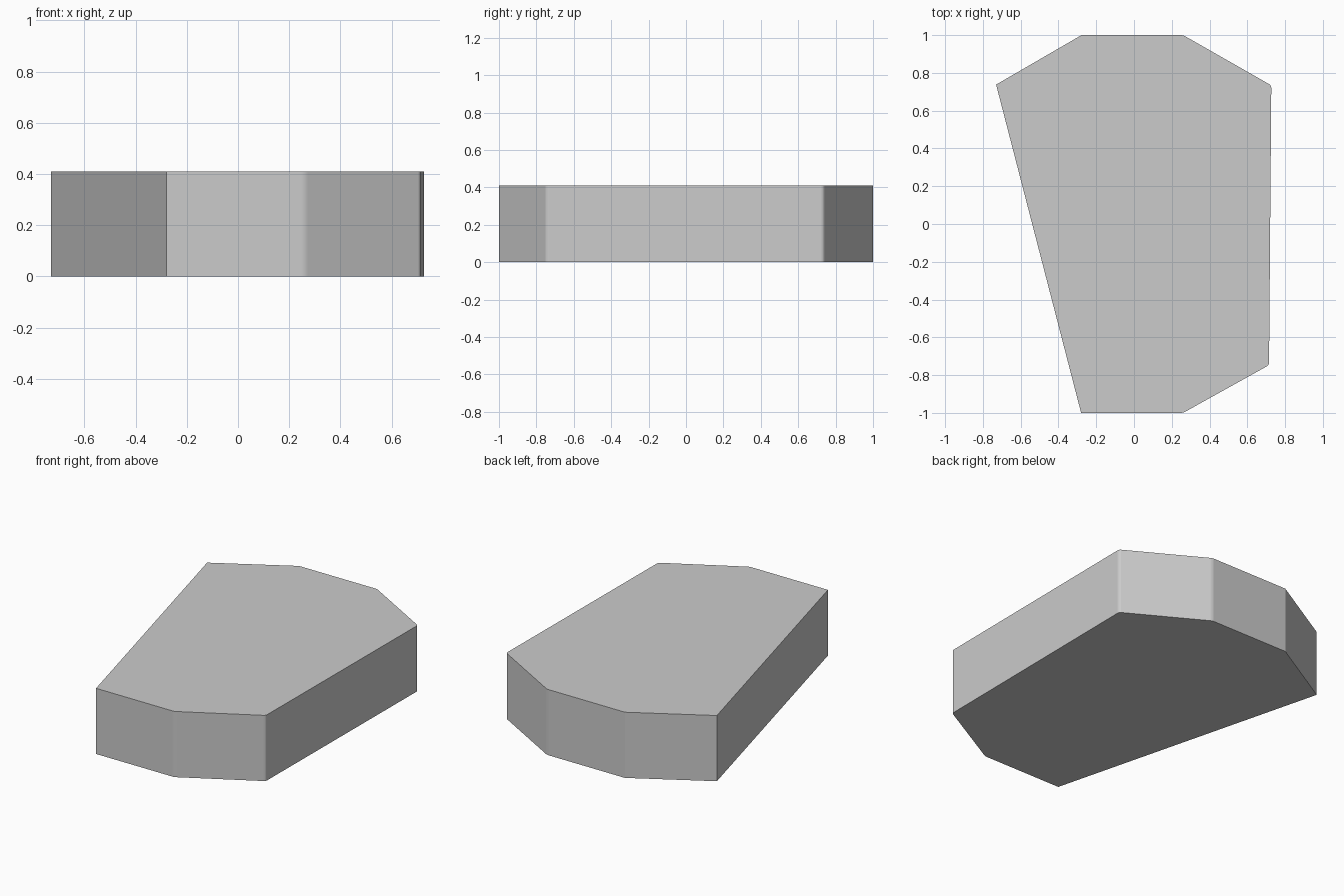
import bpy
import bmesh
from mathutils import Vector

if "Cube" in bpy.data.objects:
    bpy.data.objects.remove(bpy.data.objects["Cube"])

HEIGHT = 0.41

# Outline seen from above, counter-clockwise: x, y, softened corner?
outline = [
    (-0.28, -1.0, False), (0.26, -1.0, True), (0.715, -0.747, True),
    (0.727, 0.734, True), (0.26, 1.0, True), (-0.278, 1.0, False),
    (-0.73, 0.738, False),
]

# Slab: extrude the outline upwards
bm = bmesh.new()
base = bm.faces.new([bm.verts.new((x, y, 0)) for x, y, _ in outline])
top = bmesh.ops.extrude_face_region(bm, geom=[base], use_keep_orig=True)
bmesh.ops.translate(bm, vec=Vector((0, 0, HEIGHT)),
                    verts=[g for g in top["geom"] if isinstance(g, bmesh.types.BMVert)])

# Slightly round the softened upright edges
soft = [(x, y) for x, y, s in outline if s]
edges = []
for e in bm.edges:
    a, b = e.verts[0].co, e.verts[1].co
    if abs(a.z - b.z) > 0.1 and any(abs(a.x - x) + abs(a.y - y) < 1e-4 for x, y in soft):
        edges.append(e)
bmesh.ops.bevel(bm, geom=edges, offset=0.012, segments=3, profile=0.5, affect='EDGES')
bmesh.ops.recalc_face_normals(bm, faces=bm.faces)

mesh = bpy.data.meshes.new("stone_slab")
bm.to_mesh(mesh)
bm.free()
slab = bpy.data.objects.new("stone_slab", mesh)
bpy.context.collection.objects.link(slab)

# Single grey colour
grey = bpy.data.materials.new("light_grey")
grey.diffuse_color = (0.6, 0.6, 0.6, 1)
grey.use_nodes = True
grey.node_tree.nodes["Principled BSDF"].inputs["Base Color"].default_value = grey.diffuse_color
mesh.materials.append(grey)
